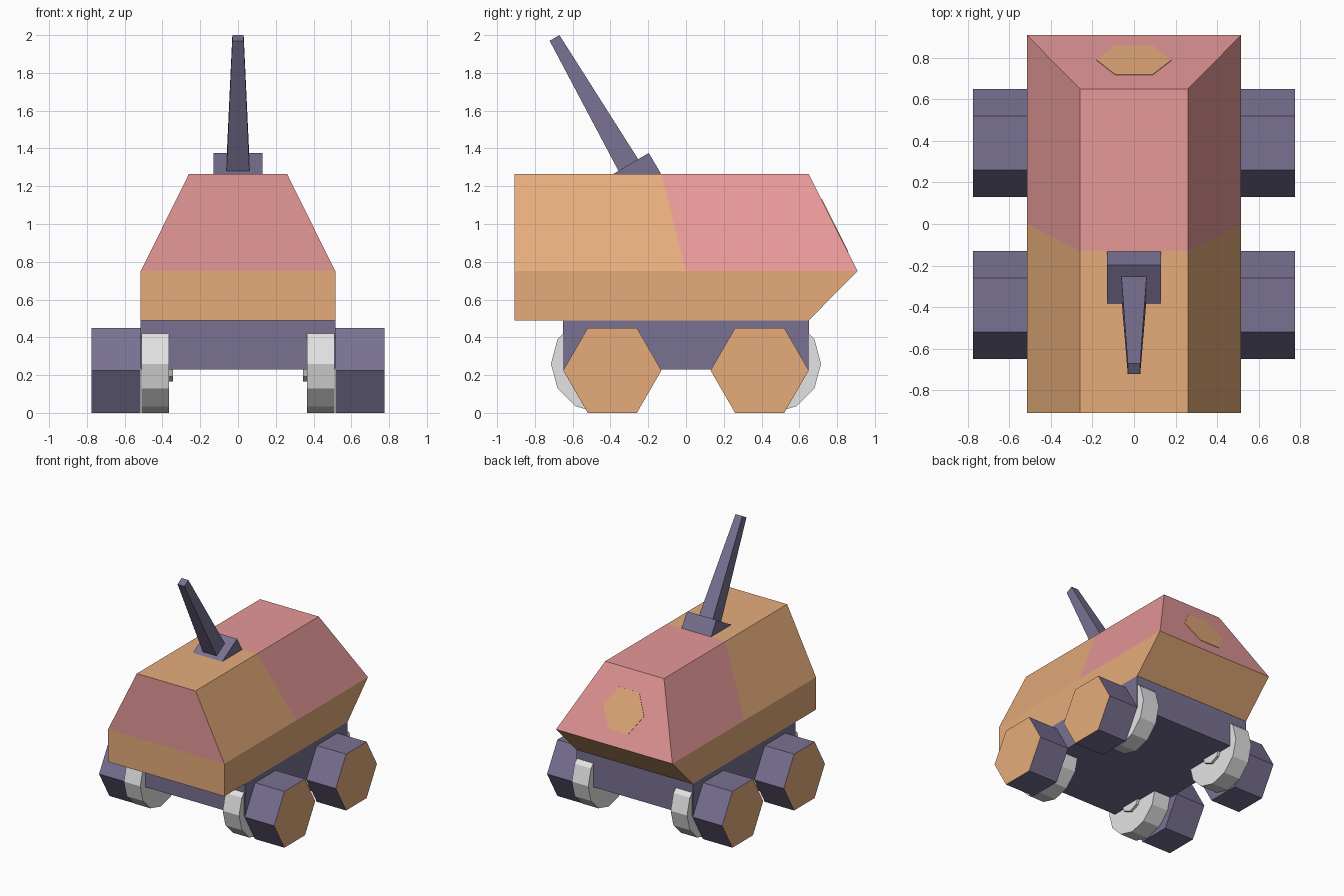
import bpy, bmesh
from math import sin, cos, pi
from mathutils import Vector

if "Cube" in bpy.data.objects:
    bpy.data.objects.remove(bpy.data.objects["Cube"])


def material(name, rgb):
    m = bpy.data.materials.new(name)
    lin = [((c / 255 + 0.055) / 1.055) ** 2.4 for c in rgb]
    m.diffuse_color = (*lin, 1)
    m.use_nodes = True
    m.node_tree.nodes["Principled BSDF"].inputs["Base Color"].default_value = m.diffuse_color
    return m


ORANGE = material("orange", (230, 172, 123))
PINK = material("pink", (230, 152, 152))
PURPLE = material("purple", (121, 113, 146))
GREY = material("light_grey", (228, 228, 228))


def loft(name, rings, mats, rule=None, cut=None):
    """Closed solid through a list of equal-length point rings."""
    bm = bmesh.new()
    loops = [[bm.verts.new(p) for p in ring] for ring in rings]
    n = len(loops[0])
    for a, b in zip(loops, loops[1:]):
        for i in range(n):
            j = (i + 1) % n
            bm.faces.new((a[i], a[j], b[j], b[i]))
    bm.faces.new(loops[0][::-1])
    bm.faces.new(loops[-1])
    if cut:
        bmesh.ops.bisect_plane(bm, geom=bm.verts[:] + bm.edges[:] + bm.faces[:],
                               plane_co=cut[0], plane_no=cut[1], dist=1e-5)
    bmesh.ops.recalc_face_normals(bm, faces=bm.faces[:])
    bm.normal_update()
    if rule:
        for f in bm.faces:
            f.material_index = rule(f)
    me = bpy.data.meshes.new(name)
    bm.to_mesh(me)
    bm.free()
    for m in mats:
        me.materials.append(m)
    ob = bpy.data.objects.new(name, me)
    bpy.context.collection.objects.link(ob)
    return ob


def rect(hx, y0, y1, z):
    return [(-hx, y0, z), (hx, y0, z), (hx, y1, z), (-hx, y1, z)]


def disc(x, y, z, r, n):
    return [(x, y + r * cos(2 * pi * i / n), z + r * sin(2 * pi * i / n)) for i in range(n)]


# Hull: pink upper rear and upper front face, orange elsewhere
split_co, split_no = Vector((0, 0, 0.75)), Vector((0, 0.515, 0.13))


def hull_colour(f):
    c = f.calc_center_median()
    if c.z < 0.76:
        return 0
    return int(f.normal.y < -0.9 or (c - split_co).dot(split_no) > 0)


loft("hull", [rect(0.515, -0.908, 0.65, 0.49),
              rect(0.515, -0.908, 0.908, 0.75),
              rect(0.26, -0.908, 0.65, 1.265)],
     [ORANGE, PINK], hull_colour, (split_co, split_no))

# Hexagon badge lying on the sloped rear
normal = Vector((0, 0.515, 0.258)).normalized()
up = Vector((0, -normal.z, normal.y))
centre = Vector((0, 0.7865, 0.9925))
loft("rear_hexagon",
     [[centre + normal * d + Vector((1, 0, 0)) * 0.18 * cos(i * pi / 3)
       + up * 0.18 * sin(i * pi / 3) for i in range(6)] for d in (-0.004, 0.003)],
     [ORANGE])

# Chassis block
loft("chassis", [rect(0.515, -0.65, 0.65, 0.23), rect(0.515, -0.65, 0.65, 0.49)], [PURPLE])

# Hexagonal outer wheels with orange caps, grey inner wheels with hubs
for side, s in (("left", -1), ("right", 1)):
    for end, e in (("front", -1), ("back", 1)):
        tag = f"{end}_{side}"
        loft(f"{tag}_outer_wheel",
             [disc(s * x, e * 0.39, 0.225, 0.26, 6) for x in (0.515, 0.775)],
             [PURPLE, ORANGE], lambda f: int(f.normal.x * s > 0.9))
        loft(f"{tag}_inner_wheel",
             [disc(s * x, e * 0.455, 0.26, 0.26, 12) for x in (0.365, 0.51)], [GREY])
        loft(f"{tag}_hub",
             [disc(s * x, e * 0.455, 0.26, 0.095, 8) for x in (0.345, 0.37)], [GREY])

# Wedge mount on the roof
wedge = [(-0.39, 1.262), (-0.197, 1.376), (-0.13, 1.262)]
loft("mast_mount", [[(x, y, z) for y, z in wedge] for x in (-0.13, 0.13)], [PURPLE])

# Tapered square mast leaning forward
side_dir = Vector((0, 0.866, 0.5))
mast = []
for c, h in (((0, -0.30, 1.303), 0.061), ((0, -0.696, 1.985), 0.03)):
    mast.append([Vector(c) + Vector((a * h, 0, 0)) + side_dir * b * h
                 for a, b in ((-1, -1), (1, -1), (1, 1), (-1, 1))])
loft("mast", mast, [PURPLE])
